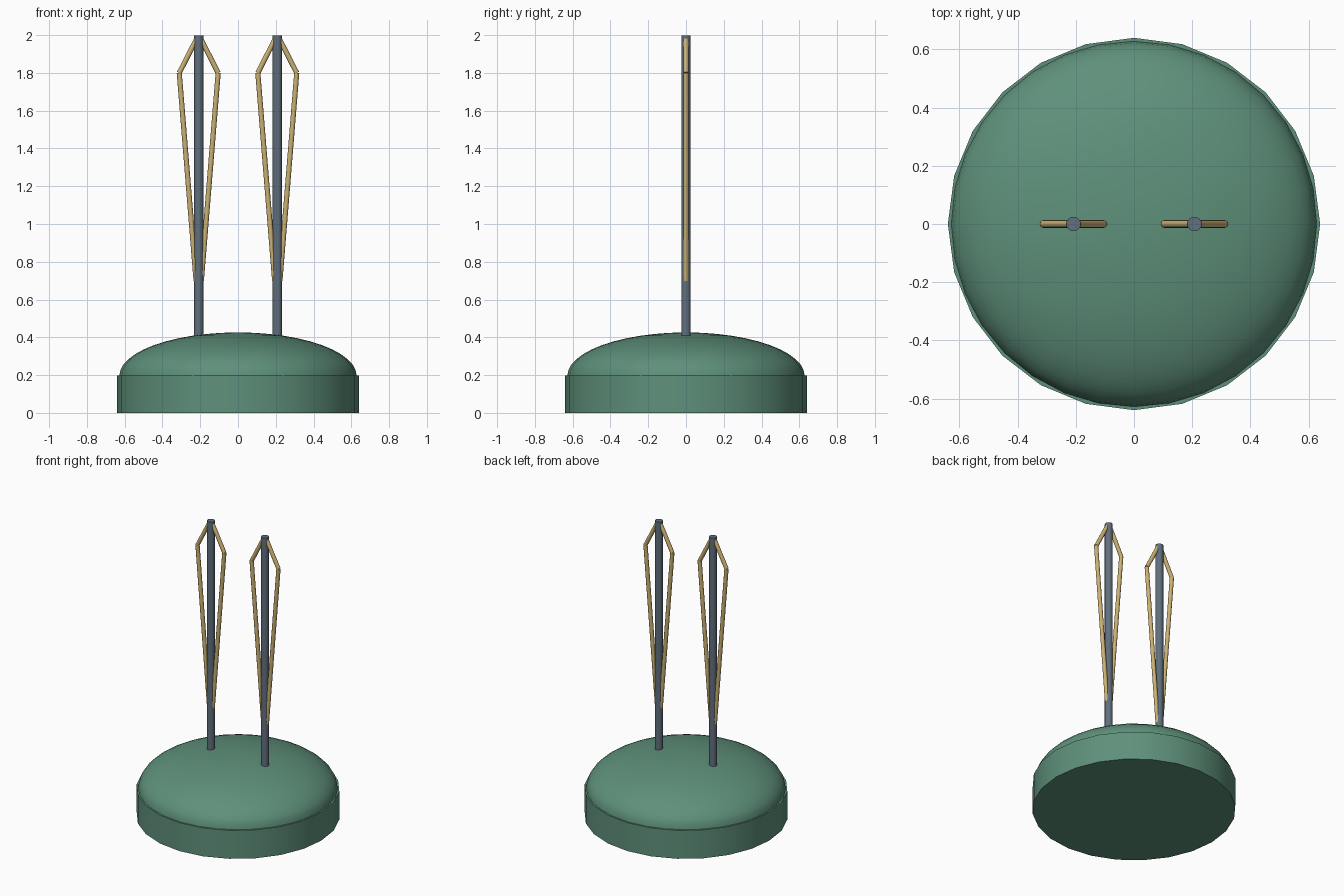
import bpy, bmesh, math
from mathutils import Vector

if "Cube" in bpy.data.objects:
    bpy.data.objects.remove(bpy.data.objects["Cube"])


def material(name, rgb):
    m = bpy.data.materials.new(name)
    m.diffuse_color = (*rgb, 1)
    m.use_nodes = True
    m.node_tree.nodes["Principled BSDF"].inputs["Base Color"].default_value = m.diffuse_color
    return m


GREEN = material("muted green", (0.113, 0.28, 0.197))
GREY = material("slate grey", (0.12, 0.16, 0.205))
GOLD = material("pale gold", (0.60, 0.44, 0.17))


def finish(ob, name, mat):
    ob.name = name
    ob.data.materials.append(mat)
    bpy.ops.object.shade_smooth_by_angle(angle=math.radians(40))
    return ob


def rod(name, a, b, radius, mat, sides=12):
    """Cylinder running from point a to point b."""
    a, b = Vector(a), Vector(b)
    d = b - a
    bpy.ops.mesh.primitive_cylinder_add(vertices=sides, radius=radius, depth=d.length, location=(a + b) / 2)
    ob = bpy.context.object
    ob.rotation_euler = d.to_track_quat('Z', 'Y').to_euler()
    return finish(ob, name, mat)


# Round base drum
rod("base_drum", (0, 0, 0), (0, 0, 0.197), 0.64, GREEN, 24)

# Low dome: flattened sphere cut off below the drum top
bpy.ops.mesh.primitive_uv_sphere_add(segments=32, ring_count=24, radius=1, location=(0, 0, 0.197))
dome = bpy.context.object
bm = bmesh.new()
bm.from_mesh(dome.data)
bmesh.ops.delete(bm, geom=[v for v in bm.verts if v.co.z < -0.01], context='VERTS')
for v in bm.verts:
    v.co = (v.co.x * 0.628, v.co.y * 0.628, v.co.z * 0.229)
bm.to_mesh(dome.data)
bm.free()
finish(dome, "dome", GREEN)

# Two posts, each with a kinked wire on both sides
for side, s in (("left", -1), ("right", 1)):
    x = 0.208 * s
    rod(side + "_post", (x, 0, 0.39), (x, 0, 1.997), 0.025, GREY, 16)
    for part, k in (("outer", s), ("inner", -s)):
        foot = (x + 0.014 * k, 0, 0.70)
        kink = (x + 0.103 * k, 0, 1.80)
        tip = (x + 0.006 * k, 0, 1.99)
        rod(f"{side}_{part}_long_wire", foot, kink, 0.0135, GOLD)
        rod(f"{side}_{part}_short_wire", kink, tip, 0.0135, GOLD)
